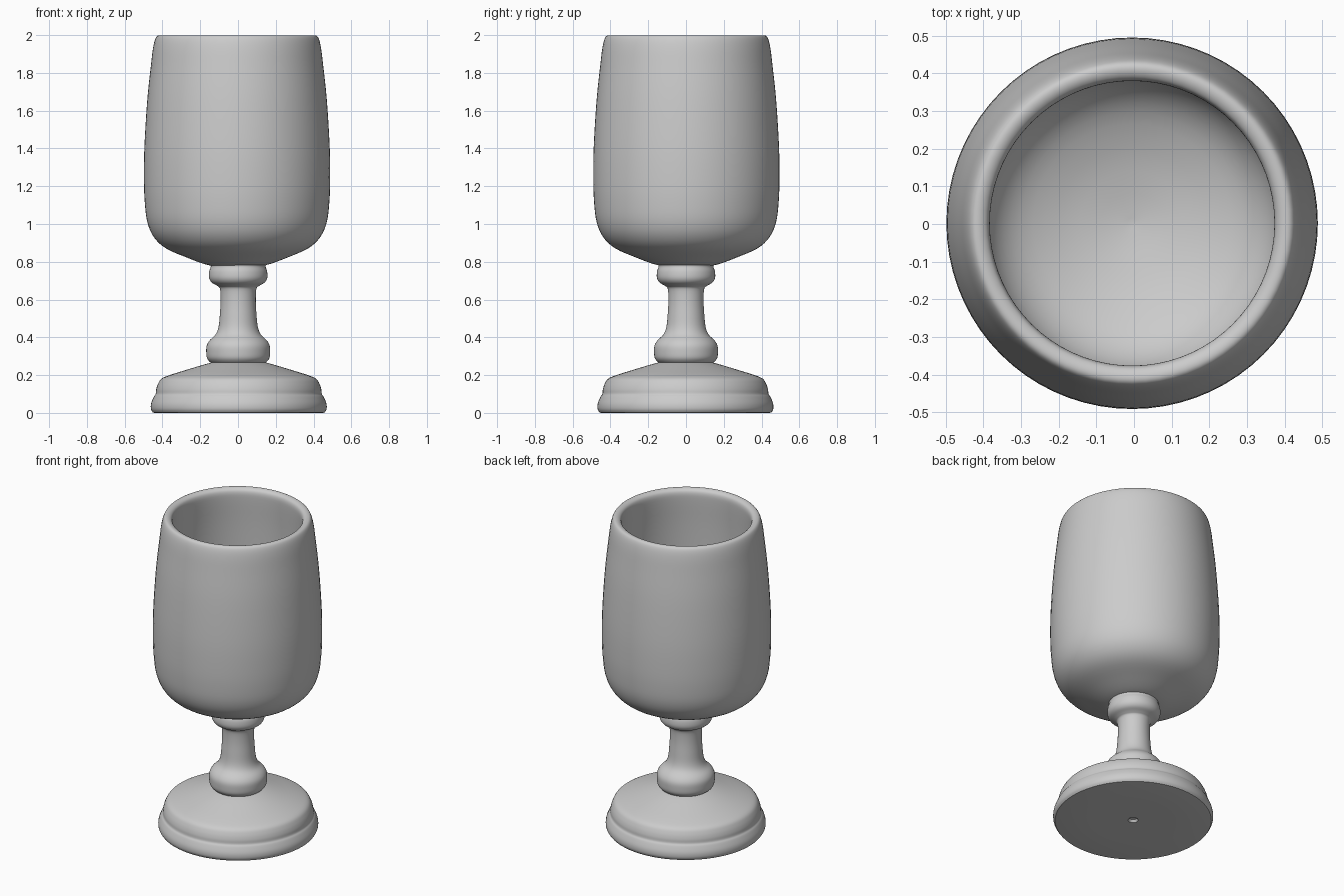
import bpy, bmesh, math

if "Cube" in bpy.data.objects:
    bpy.data.objects.remove(bpy.data.objects["Cube"])

SIDES = 72


def smooth_profile(pts, steps=4):
    """Catmull-Rom curve through (radius, height) points."""
    p = [pts[0]] + pts + [pts[-1]]
    out = []
    for i in range(1, len(p) - 2):
        a, b, c, d = p[i - 1:i + 3]
        for s in range(steps):
            t = s / steps
            out.append(tuple(
                0.5 * (2 * b[k] + (c[k] - a[k]) * t
                       + (2 * a[k] - 5 * b[k] + 4 * c[k] - d[k]) * t ** 2
                       + (3 * b[k] - a[k] - 3 * c[k] + d[k]) * t ** 3)
                for k in (0, 1)))
    return out + [pts[-1]]


def lathe(name, profile, x=0.0, y=0.0):
    bm = bmesh.new()
    verts = [bm.verts.new((max(r, 0), 0, z)) for r, z in profile]
    edges = [bm.edges.new(e) for e in zip(verts, verts[1:])]
    bmesh.ops.spin(bm, geom=verts + edges, cent=(0, 0, 0), axis=(0, 0, 1),
                   angle=math.tau, steps=SIDES, use_duplicate=False)
    bmesh.ops.remove_doubles(bm, verts=bm.verts, dist=0.0005)
    bmesh.ops.recalc_face_normals(bm, faces=bm.faces)
    mesh = bpy.data.meshes.new(name)
    bm.to_mesh(mesh)
    bm.free()
    obj = bpy.data.objects.new(name, mesh)
    bpy.context.collection.objects.link(obj)
    obj.location = (x, y, 0)
    bpy.ops.object.select_all(action='DESELECT')
    obj.select_set(True)
    bpy.context.view_layer.objects.active = obj
    bpy.ops.object.shade_smooth_by_angle(angle=math.radians(40))
    return obj


# Foot: flat underside with a small dimple, stepped rim, shallow cone on top
underside = [(0, 0.02), (0.02, 0.018), (0.03, 0.004), (0.2, 0.004), (0.445, 0.0)]
foot = [(0.455, 0.002), (0.465, 0.02), (0.464, 0.05), (0.45, 0.085), (0.44, 0.10),
        (0.437, 0.125), (0.427, 0.155), (0.408, 0.182), (0.36, 0.202),
        (0.27, 0.23), (0.18, 0.257), (0.13, 0.27)]
lathe("foot", underside + smooth_profile(foot), 0.004, -0.003)

# Stem: lower knob, slim waist, upper collar
stem = [(0.135, 0.262), (0.15, 0.27), (0.165, 0.29), (0.169, 0.32), (0.167, 0.355),
        (0.152, 0.383), (0.12, 0.415), (0.104, 0.455), (0.097, 0.52), (0.093, 0.59),
        (0.096, 0.655), (0.11, 0.672), (0.14, 0.69), (0.154, 0.715),
        (0.153, 0.75), (0.145, 0.775), (0.15, 0.79)]
lathe("stem", smooth_profile(stem), 0.001)

# Bowl: outer wall, rounded lip, inner wall and rounded floor
outer = [(0.13, 0.778), (0.18, 0.79), (0.26, 0.82), (0.375, 0.87), (0.44, 0.93),
         (0.475, 1.01), (0.489, 1.12), (0.493, 1.25), (0.49, 1.42), (0.475, 1.66),
         (0.456, 1.84), (0.445, 1.93), (0.433, 1.98), (0.418, 1.998)]
inner = [(0.395, 1.995), (0.38, 1.975), (0.379, 1.92), (0.39, 1.75), (0.40, 1.5),
         (0.405, 1.25), (0.385, 1.08), (0.32, 0.98), (0.2, 0.92), (0.08, 0.89), (0, 0.88)]
lathe("bowl", smooth_profile(outer + inner), -0.005, 0.002)
